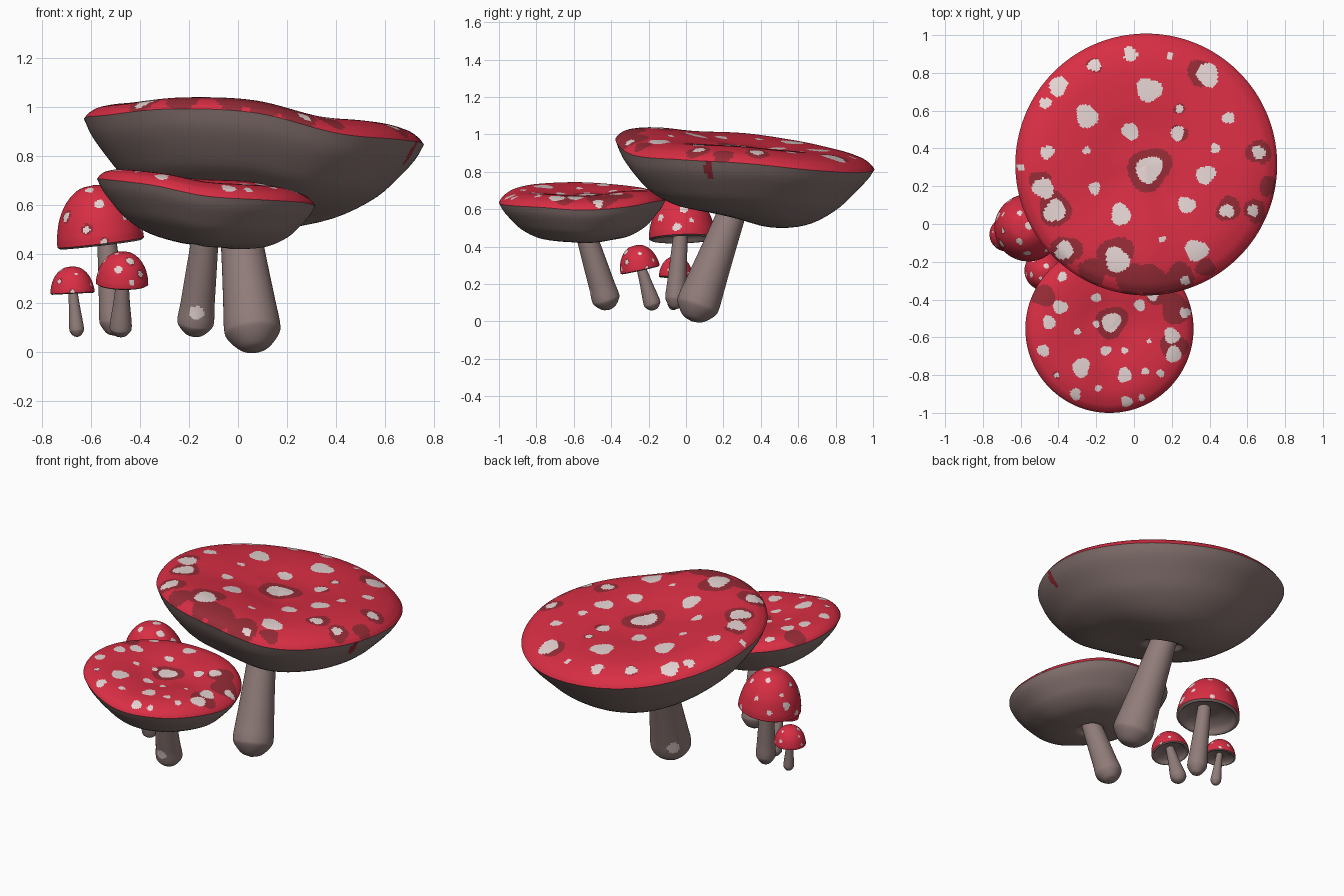
import bpy, bmesh, math, random
from mathutils import Vector, Matrix

if "Cube" in bpy.data.objects:
    bpy.data.objects.remove(bpy.data.objects["Cube"])

random.seed(4)


def material(name, rgb):
    m = bpy.data.materials.new(name)
    m.diffuse_color = [((c / 255 + 0.055) / 1.055) ** 2.4 for c in rgb] + [1]
    m.use_nodes = True
    m.node_tree.nodes["Principled BSDF"].inputs["Base Color"].default_value = m.diffuse_color
    return m


RED, DARK, SPOT, GILL, STEM = MATS = [
    material("cap_red", (217, 46, 68)), material("dark_red", (150, 43, 54)),
    material("pale_spot", (228, 212, 210)), material("underside_brown", (136, 117, 114)),
    material("stem_brown", (144, 124, 121))]


def catmull(a, b, c, d, u):
    return 0.5 * (2 * b + (c - a) * u + (2 * a - 5 * b + 4 * c - d) * u * u + (3 * b - a - 3 * c + d) * u ** 3)


def smooth_curve(pts, n):
    """Resample a short profile with n steps per segment."""
    p = [Vector(q) for q in pts]
    p = [2 * p[0] - p[1]] + p + [2 * p[-1] - p[-2]]
    out = [catmull(*p[i:i + 4], k / n) for i in range(len(p) - 3) for k in range(n)]
    return [Vector((max(0, q[0]), q[1])) for q in out + [p[-2]]]


def inside(p, spots, flat):
    """Is p in one of the slightly irregular round spots?"""
    for i, (c, r) in enumerate(spots):
        d = p - c
        if flat:
            d.z = 0
        ln = d.length
        if ln > 1.2 * r:
            continue
        a = math.atan2(d.y, d.x if flat else d.x + d.z)
        if ln < r * (1 + .08 * math.sin(3 * a + i) + .08 * math.sin(2 * a + 2 * i)):
            return True
    return False


def revolve(name, parts, segs, place, spots=(), darks=(), flat=False, stains=()):
    """parts: list of (profile, material). place(r, z, angle, part) gives a point."""
    bm = bmesh.new()
    for k, (prof, mat) in enumerate(parts):
        rings = [[bm.verts.new(place(q[0], q[1], 2 * math.pi * j / segs, k)) for j in range(segs)]
                 for q in prof]
        for a, b in zip(rings, rings[1:]):
            for j in range(segs):
                f = bm.faces.new((a[j], a[(j + 1) % segs], b[(j + 1) % segs], b[j]))
                p = f.calc_center_median()
                f.material_index = MATS.index(mat)
                if mat != GILL and inside(p, spots, flat):
                    f.material_index = 2
                elif inside(p, stains if mat == GILL else darks, flat):
                    f.material_index = 1
    bmesh.ops.remove_doubles(bm, verts=bm.verts, dist=1e-5)
    bmesh.ops.recalc_face_normals(bm, faces=bm.faces)
    me = bpy.data.meshes.new(name)
    bm.to_mesh(me)
    bm.free()
    for m in MATS:
        me.materials.append(m)
    ob = bpy.data.objects.new(name, me)
    bpy.context.collection.objects.link(ob)
    bpy.ops.object.select_all(action='DESELECT')
    ob.select_set(True)
    bpy.context.view_layer.objects.active = ob
    bpy.ops.object.shade_smooth_by_angle(angle=math.radians(50))


def axis_frame(origin, axis):
    return Matrix.Translation(origin) @ Vector(axis).to_track_quat('Z', 'Y').to_matrix().to_4x4()


def stem(name, base, top, r, r_top, spots=()):
    base, top = Vector(base), Vector(top)
    ln = (top - base).length
    prof = smooth_curve([(0, 0), (.5 * r, .025 * ln), (.92 * r, .10 * ln), (r, .16 * ln),
                         (.93 * r, .3 * ln), ((r + r_top) * .5, .55 * ln), (r_top, ln)], 12)
    prof.append(Vector((0, ln)))
    m = axis_frame(base, top - base)
    revolve(name, [(prof, STEM)], 56,
            lambda q, z, a, k: m @ Vector((q * math.cos(a), q * math.sin(a), z)),
            [(Vector(s[:3]), s[3]) for s in spots])


# Wide wavy caps: dished red top over a deep bowl
TOP = [(0, .058), (.25, .065), (.5, .094), (.75, .099), (.9, .071), (.97, .034), (1, 0)]
BOWL = [(1, 0), (.95, -.095), (.85, -.215), (.75, -.315), (.6, -.405), (.45, -.452),
        (.25, -.48), (.17, -.475), (.13, -.43), (0, -.42)]


def wide_cap(name, cx, cy, z0, rad, rim, lift, lean, hub, spots, darks, stains=()):
    def rim_z(a):
        u = a / (2 * math.pi) * 12
        i = int(u)
        return catmull(*[rim[(i + o) % 12] for o in (-1, 0, 1, 2)], u - i)

    def place(t, h, a, k):
        z = z0 + t * (rim_z(a) - z0)
        x, y = cx + rad * t * math.cos(a), cy + rad * t * math.sin(a)
        if k:   # bowl, fuller towards the back
            z -= lean * .42 * t * (1 - t) * math.sin(a)
            return (x + (1 - t) * hub[0], y + (1 - t) * hub[1],
                    z + h * rad * (1 - lean * t * (2 * t - 1) * math.sin(a)))
        return (x, y, z + h * rad * lift)

    def pick(s):
        return [(Vector((x, y, 0)), r) for x, y, r in s]
    revolve(name, [(smooth_curve(TOP, 20), RED), (smooth_curve(BOWL, 3), GILL)], 264,
            place, pick(spots), pick(darks), True, pick(stains))


wide_cap("large_cap", .065, .315, .89, .693,
         [.845, .81, .795, .812, .845, .90, .95, .965, .99, .975, .89, .865], 1.04, .27, (-.05, -.04),
         [(.08, .29, .07), (.08, .71, .065), (-.02, .90, .038), (.19, .89, .02), (-.21, .84, .033),
          (.39, .79, .06), (-.40, .73, .05), (-.47, .64, .03), (-.25, .57, .06), (.24, .61, .02),
          (.50, .56, .032), (-.02, .49, .045), (.23, .48, .037), (-.46, .38, .035), (.66, .38, .035),
          (.43, .40, .025), (-.25, .39, .02), (-.48, .19, .055), (-.21, .19, .032), (.38, .26, .05),
          (.28, .10, .045), (-.07, .05, .055), (-.42, .07, .058), (.49, .07, .037), (.63, .07, .03),
          (.15, -.08, .018), (.33, -.14, .058), (-.09, -.19, .065), (-.37, -.14, .048), (.27, -.30, .025),
          (-.60, .30, .02)],
         [(.08, .29, .115), (.36, .80, .075), (-.42, .08, .09), (.50, .08, .065), (.66, .38, .065),
          (.64, .07, .06), (-.10, -.17, .10), (-.36, -.14, .08), (.10, -.30, .085), (.24, -.29, .08),
          (.38, -.23, .05), (-.22, -.25, .07), (-.02, -.29, .08), (-.50, .23, .055), (.24, .48, .045),
          (.71, .20, .05), (.24, .61, .03), (-.21, .84, .04)],
         [(.705, .12, .027)])

wide_cap("second_cap", -.13, -.555, .645, .445,
         [.595, .61, .64, .65, .67, .69, .705, .70, .68, .635, .62, .61], 1.22, 0, (0, .02),
         [(-.12, -.52, .05), (-.39, -.44, .037), (-.45, -.52, .035), (-.38, -.28, .025), (-.20, -.39, .025),
          (.03, -.43, .03), (.10, -.37, .035), (.27, -.47, .028), (.20, -.59, .042), (.21, -.69, .042),
          (-.30, -.57, .018), (-.48, -.67, .032), (-.28, -.76, .048), (-.15, -.67, .027), (-.05, -.67, .018),
          (-.05, -.80, .038), (.06, -.78, .02), (.14, -.79, .02), (-.31, -.90, .03), (-.19, -.87, .018),
          (-.04, -.94, .03), (.04, -.92, .018), (-.41, -.80, .013), (.08, -.62, .012), (-.20, -.53, .018),
          (-.16, -.25, .035)],
         [(-.12, -.52, .085), (.21, -.65, .07), (.22, -.45, .08), (.14, -.36, .07), (-.48, -.38, .06),
          (-.41, -.80, .02)])


# Small domed caps with scattered spots
DOME = [(0, 1), (.35, .95), (.65, .77), (.87, .49), (.98, .18), (1, 0)]
HOLLOW = [(1, 0), (.9, -.03), (.75, .1), (.4, .2), (0, .2)]


def dome_cap(name, origin, axis, rad, h, n, size):
    m = axis_frame(origin, axis)

    def place(t, z, a, k):
        return m @ Vector((rad * t * math.cos(a), rad * t * math.sin(a), z * h))
    spots = []
    for i in range(n):
        lat = math.asin((i + .5) / n)
        a = 2.4 * i + random.uniform(-.3, .3)
        spots.append((place(math.cos(lat), math.sin(lat), a, 0), size * random.uniform(.6, 1.2)))
    darks = [(c, r * 1.5) for c, r in spots[::5]]
    revolve(name, [(smooth_curve(DOME, 12), RED), (smooth_curve(HOLLOW, 4), GILL)], 128,
            place, spots, darks)


dome_cap("medium_cap", (-.56, -.02, .445), (-.12, -.03, 1), .178, .237, 20, .02)
dome_cap("tiny_cap", (-.675, -.055, .24), (-.05, 0, 1), .09, .108, 12, .010)
dome_cap("small_cap", (-.473, -.245, .278), (.03, -.22, 1), .107, .132, 13, .013)

# Leaning stems, widest near the rounded foot
stem("large_stem", (.07, .03, 0), (-.01, .275, .66), .115, .070,
     [(-.02, .15, .115, .036), (.075, -.075, .08, .012)])
stem("second_stem", (-.18, -.41, .062), (-.13, -.545, .50), .075, .053, [(-.17, -.512, .16, .03)])
stem("medium_stem", (-.505, -.06, .065), (-.54, -.025, .52), .056, .036)
stem("tiny_stem", (-.655, -.07, .06), (-.677, -.055, .28), .030, .016)
stem("small_stem", (-.48, -.17, .06), (-.47, -.25, .32), .045, .022)
